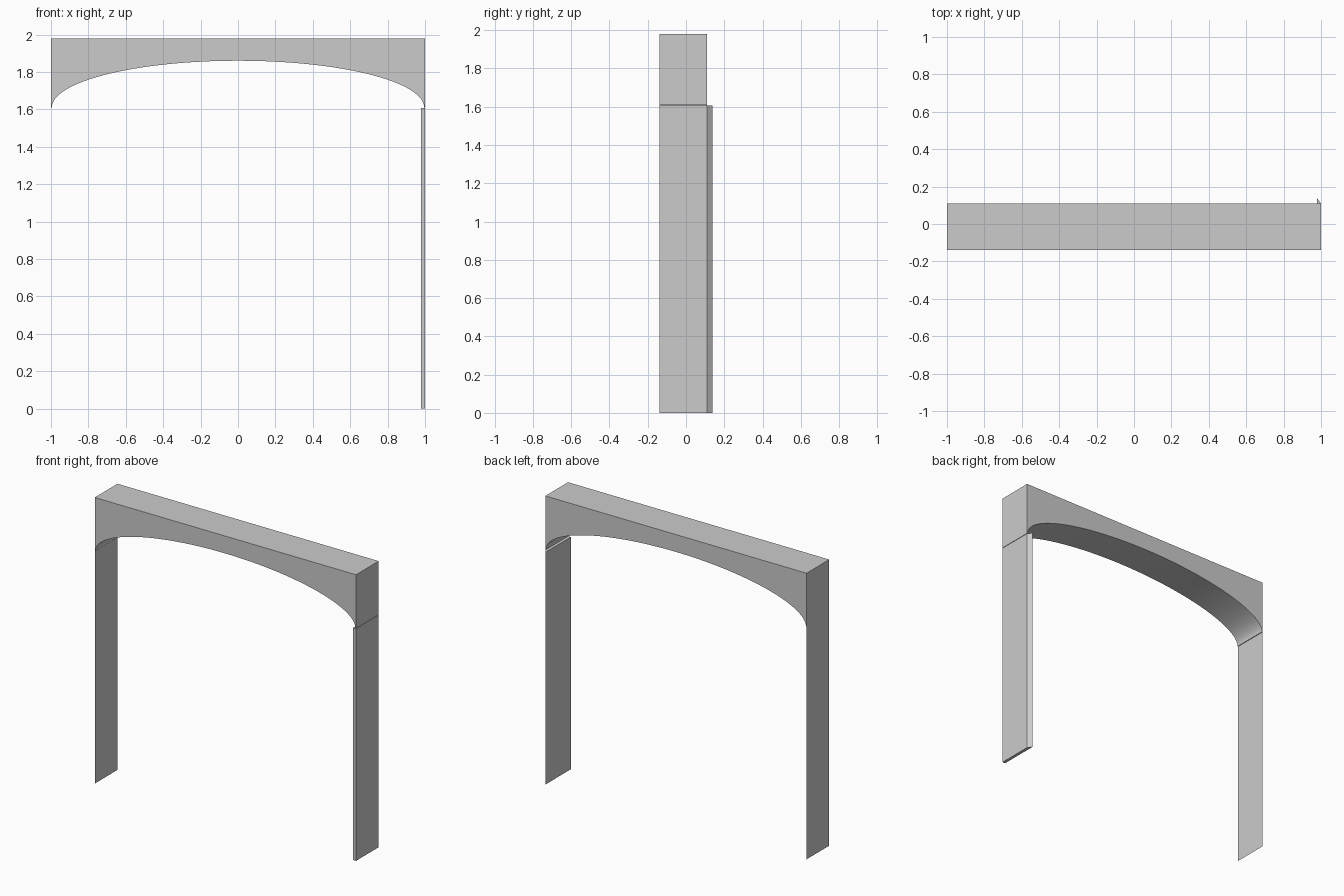
import bpy, bmesh, math

cube = bpy.data.objects.get("Cube")
if cube:
    bpy.data.objects.remove(cube, do_unlink=True)

FRONT, BACK, LIP = -0.138, 0.11, 0.138
SPRING, CROWN, TOP = 1.61, 1.86, 1.98
HALF, SPAN = 1.0, 0.995

grey = bpy.data.materials.new("plain grey")
grey.use_nodes = True
colour = (0.6, 0.6, 0.6, 1)
grey.diffuse_color = colour
grey.node_tree.nodes["Principled BSDF"].inputs["Base Color"].default_value = colour


def make_part(name, outline, direction):
    """Build a face from an outline and extrude it, if a direction is given."""
    bm = bmesh.new()
    face = bm.faces.new([bm.verts.new(p) for p in outline])
    if direction:
        result = bmesh.ops.extrude_face_region(bm, geom=[face], use_keep_orig=True)
        verts = [g for g in result["geom"] if isinstance(g, bmesh.types.BMVert)]
        bmesh.ops.translate(bm, verts=verts, vec=direction)
        bmesh.ops.recalc_face_normals(bm, faces=bm.faces)
    mesh = bpy.data.meshes.new(name)
    bm.to_mesh(mesh)
    bm.free()
    mesh.materials.append(grey)
    obj = bpy.data.objects.new(name, mesh)
    bpy.context.collection.objects.link(obj)
    return obj


# Beam with an elliptical underside
steps = 64
angles = [math.pi * i / steps for i in range(steps + 1)]
arch = [(SPAN * math.cos(a), FRONT, SPRING + (CROWN - SPRING) * math.sin(a)) for a in angles]
outline = [(-HALF, FRONT, SPRING), (-HALF, FRONT, TOP),
           (HALF, FRONT, TOP), (HALF, FRONT, SPRING)] + arch
beam = make_part("arched_beam", outline, (0, BACK - FRONT, 0))
bpy.context.view_layer.objects.active = beam
beam.select_set(True)
bpy.ops.object.shade_smooth_by_angle(angle=math.radians(30))

# Left leg: thin slab with a slanted lip at the back
inner = 0.978
section = [(HALF, FRONT, 0), (HALF, BACK, 0), (inner, LIP, 0), (inner, FRONT, 0)]
make_part("left_leg", section, (0, 0, SPRING - 0.003))

# Right leg: single sheet below the beam end
sheet = [(-HALF, FRONT, 0), (-HALF, FRONT, SPRING), (-HALF, BACK, SPRING), (-HALF, BACK, 0)]
make_part("right_leg", sheet, None)
